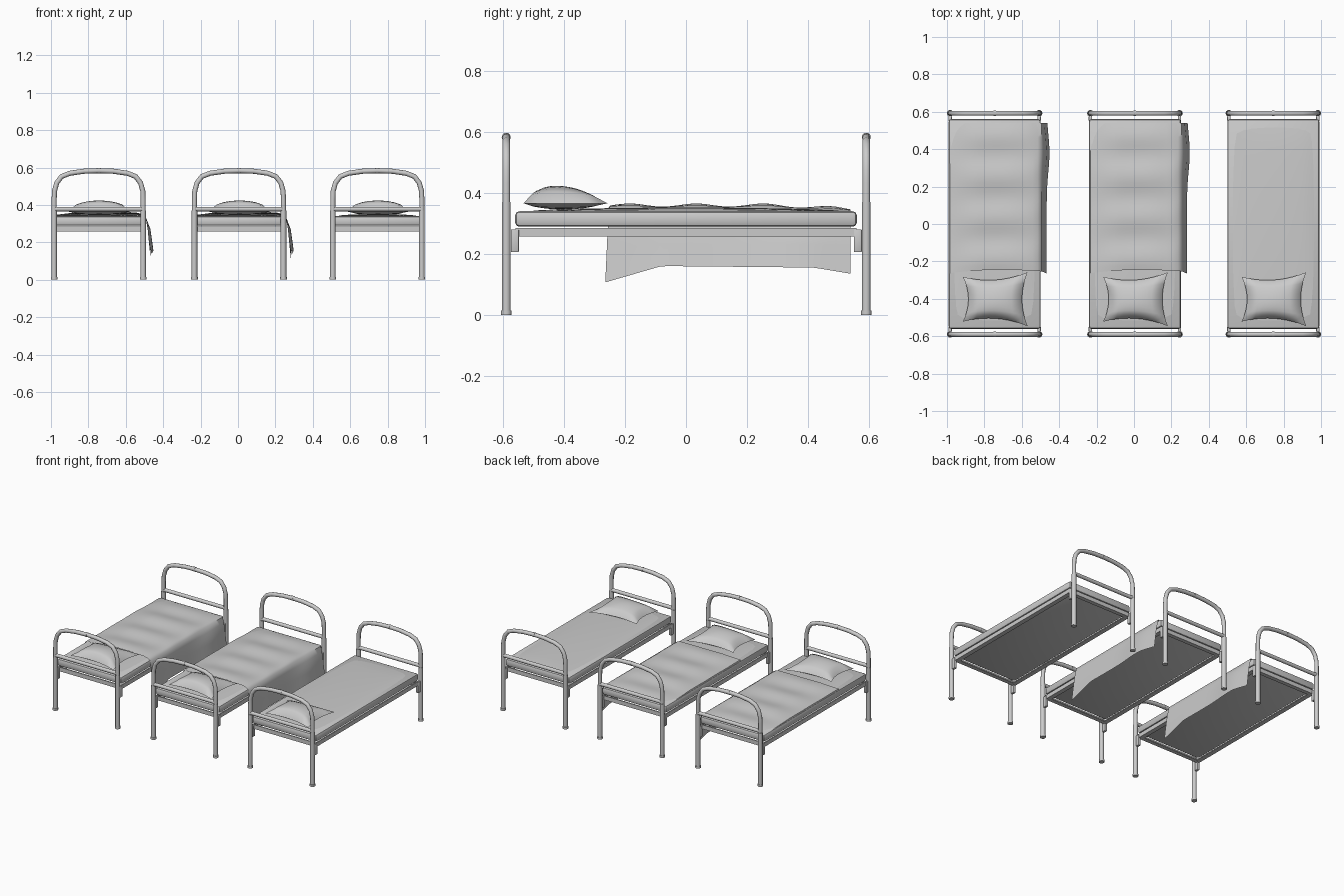
import bpy, bmesh, math

if "Cube" in bpy.data.objects:
    bpy.data.objects.remove(bpy.data.objects["Cube"])

def finish(name, bm, angle=40):
    bmesh.ops.recalc_face_normals(bm, faces=bm.faces)
    me = bpy.data.meshes.new(name)
    bm.to_mesh(me)
    bm.free()
    ob = bpy.data.objects.new(name, me)
    bpy.context.collection.objects.link(ob)
    bpy.ops.object.select_all(action='DESELECT')
    ob.select_set(True)
    bpy.context.view_layer.objects.active = ob
    bpy.ops.object.shade_smooth_by_angle(angle=math.radians(angle))
    return ob

def box(name, centre, size, bevel=0.0):
    bm = bmesh.new()
    bmesh.ops.create_cube(bm, size=1)
    for v in bm.verts:
        v.co = [c + p * s for c, p, s in zip(centre, v.co, size)]
    if bevel:
        bmesh.ops.bevel(bm, geom=bm.edges[:], offset=bevel, segments=2, affect='EDGES', profile=0.5)
    return finish(name, bm)

def tube(name, pts, r):
    cu = bpy.data.curves.new(name, 'CURVE')
    cu.dimensions = '3D'
    cu.bevel_depth, cu.bevel_resolution, cu.use_fill_caps = r, 3, True
    sp = cu.splines.new('POLY')
    sp.points.add(len(pts) - 1)
    for p, co in zip(sp.points, pts):
        p.co = (*co, 1)
    ob = bpy.data.objects.new(name, cu)
    bpy.context.collection.objects.link(ob)
    return ob

def sheet(name, nu, nv, fn, angle=60):
    bm = bmesh.new()
    g = [[bm.verts.new(fn(i / nu, j / nv)) for j in range(nv + 1)] for i in range(nu + 1)]
    for i in range(nu):
        for j in range(nv):
            bm.faces.new((g[i][j], g[i + 1][j], g[i + 1][j + 1], g[i][j + 1]))
    return finish(name, bm, angle)

def lerp(table, t):
    for (a, p), (b, q) in zip(table, table[1:]):
        if t <= b:
            return p + (q - p) * max(0, (t - a) / (b - a))
    return table[-1][1]

BOW = [(0.238, 0.43), (0.236, 0.475), (0.224, 0.518), (0.198, 0.552), (0.155, 0.569), (0.08, 0.58)]
HEM = [(-0.27, 0.105), (-0.08, 0.16), (0.42, 0.155), (0.54, 0.135)]

def bed_end(cx, y):
    # bent tube bow with legs
    half = [(0.238, 0.0)] + BOW
    pts = [(cx - x, y, z) for x, z in half] + [(cx, y, 0.583)] + [(cx + x, y, z) for x, z in half[::-1]]
    tube("end_bow", pts, 0.0135)
    tube("bow_joint", [(cx - 0.007, y, 0.583), (cx + 0.007, y, 0.583)], 0.015)
    tube("cross_bar", [(cx - 0.238, y, 0.378), (cx + 0.238, y, 0.378)], 0.0125)
    inward = -math.copysign(1, y)
    for s in (-1, 1):
        x = cx + s * 0.238
        tube("leg_sleeve", [(x, y, 0), (x, y, 0.37)], 0.0152)
        tube("leg_foot", [(x, y, 0), (x, y, 0.014)], 0.018)
        box("bracket", (x, y + inward * 0.028, 0.243), (0.018, 0.026, 0.075), 0.003)

def pillow(cx):
    bm = bmesh.new()
    n = 10
    for side in (1, -1):
        g = []
        for i in range(n + 1):
            row = []
            for j in range(n + 1):
                u, v = 2 * i / n - 1, 2 * j / n - 1
                puff = (max(0, 1 - u * u) * max(0, 1 - v * v)) ** 0.5
                x = cx + 0.003 + 0.173 * u * (1 - 0.17 * (1 - v * v))
                y = -0.402 + 0.132 * v * (1 - 0.22 * (1 - u * u)) + 0.012 * u * v
                h = 0.056 * (1 - 0.2 * v) if side > 0 else -0.02
                row.append(bm.verts.new((x, y, 0.366 + h * puff ** 0.8)))
            g.append(row)
        for i in range(n):
            for j in range(n):
                bm.faces.new((g[i][j], g[i + 1][j], g[i + 1][j + 1], g[i][j + 1]))
    bmesh.ops.remove_doubles(bm, verts=bm.verts, dist=0.0005)
    finish("pillow", bm, 60)

def blanket(cx):
    def fn(u, v):
        y0 = -0.265 + 0.805 * v
        hem = lerp(HEM, y0)
        # top of the blanket, then the side that hangs down
        bulge = 0.015 * math.exp(-((y0 - 0.38) / 0.14) ** 2)
        hang = 0.268 + bulge
        path_x = [(0, -0.244), (0.04, -0.238), (0.3, -0.1), (0.6, 0.1), (0.74, 0.22),
                  (0.8, 0.25), (0.88, hang - 0.006), (1, hang + 0.01)]
        path_z = [(0, 0.325), (0.04, 0.345), (0.3, 0.359), (0.6, 0.36), (0.74, 0.356),
                  (0.8, 0.34), (0.88, 0.27), (1, hem)]
        x, z = lerp(path_x, u), lerp(path_z, u)
        if u < 0.8:
            fold = math.sin(y0 * 28 + 1.0) * math.sin(math.pi * u / 0.8)
            z += 0.008 * fold * (0.4 + 0.8 * u) - 0.012 * max(0, (y0 - 0.3) / 0.24)
        y = y0 + 0.02 * (1 - v) * math.sin(math.pi * u)
        return (cx + x, y, z)
    sheet("blanket", 25, 32, fn)

for cx, covered in ((-0.745, True), (0.005, True), (0.745, False)):
    for y in (-0.59, 0.592):
        bed_end(cx, y)
    # angle-iron frame: upright flange and inward lip
    for s in (-1, 1):
        box("side_rail", (cx + s * 0.24, 0, 0.271), (0.008, 1.12, 0.028))
        box("side_rail_lip", (cx + s * 0.228, 0, 0.260), (0.03, 1.12, 0.006))
        box("end_rail", (cx, s * 0.556, 0.271), (0.486, 0.008, 0.028))
        box("end_rail_lip", (cx, s * 0.546, 0.260), (0.486, 0.028, 0.006))
    # mattress with a slightly domed top
    box("mattress", (cx, 0, 0.3145), (0.492, 1.122, 0.051), 0.014)
    sheet("mattress_top", 12, 16, lambda u, v: (
        cx - 0.232 + 0.464 * u, -0.547 + 1.094 * v,
        0.337 + 0.015 * (math.sin(math.pi * u) * math.sin(math.pi * v)) ** 0.5
        if 0 < u < 1 and 0 < v < 1 else 0.337))
    pillow(cx)
    if covered:
        blanket(cx)
